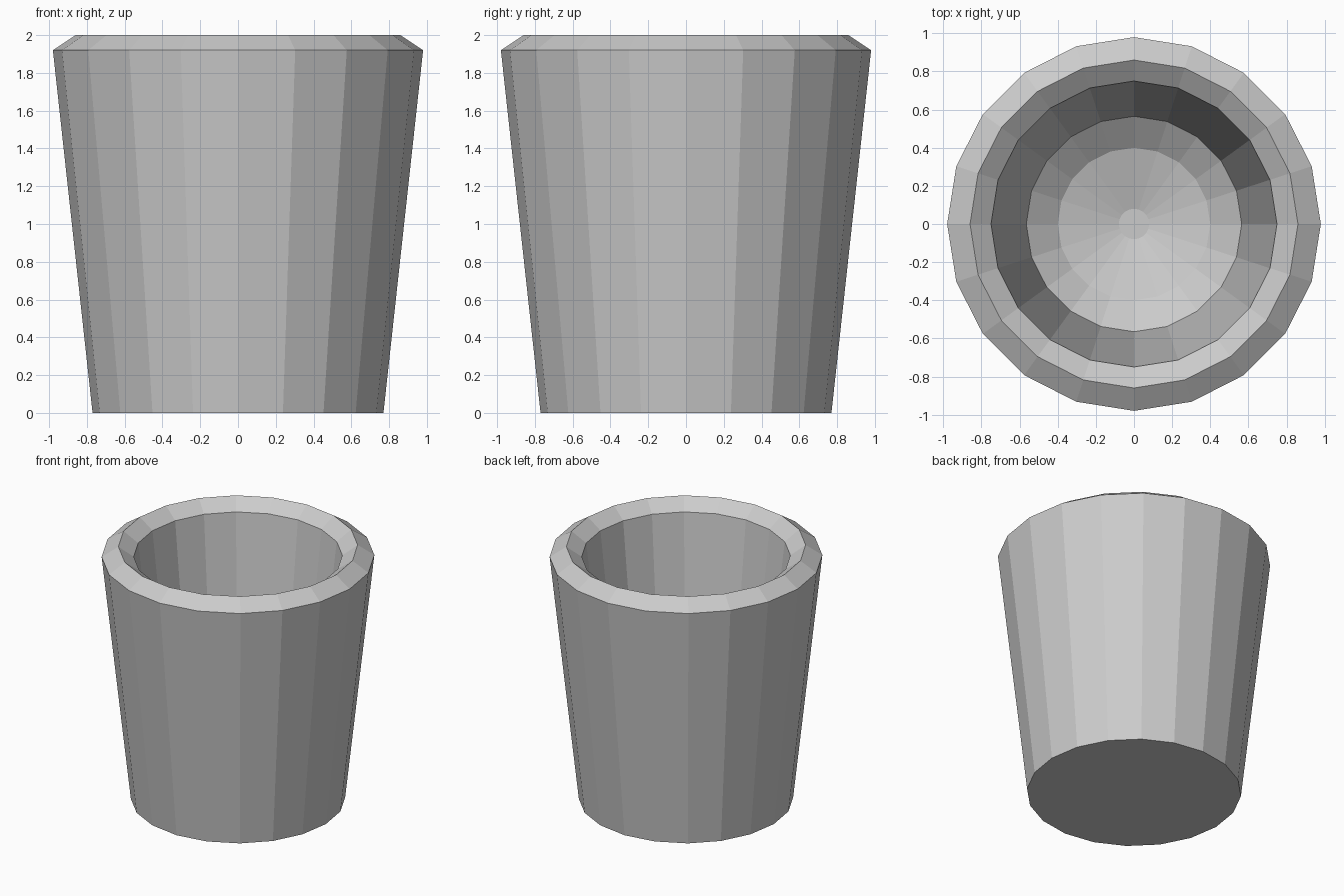
import bpy, bmesh
from math import cos, sin, tau

if "Cube" in bpy.data.objects:
    bpy.data.objects.remove(bpy.data.objects["Cube"])

SIDES = 20

# Cup profile (radius, height): base, outer wall, bevelled rim, inner wall, dished floor
PROFILE = [(0.77, 0.0), (0.98, 1.92), (0.86, 2.0), (0.75, 1.92),
           (0.565, 0.26), (0.40, 0.14), (0.08, 0.05)]

bm = bmesh.new()
rings = [[bm.verts.new((r * cos(tau * i / SIDES), r * sin(tau * i / SIDES), z))
          for i in range(SIDES)] for r, z in PROFILE]

# Walls between neighbouring rings
for a, b in zip(rings, rings[1:]):
    for i in range(SIDES):
        j = (i + 1) % SIDES
        bm.faces.new((a[i], a[j], b[j], b[i]))

# Flat underside and centre of the floor
bm.faces.new(rings[0][::-1])
bm.faces.new(rings[-1])
bmesh.ops.recalc_face_normals(bm, faces=bm.faces)

mesh = bpy.data.meshes.new("cup")
bm.to_mesh(mesh)
bm.free()
bpy.context.collection.objects.link(bpy.data.objects.new("cup", mesh))
